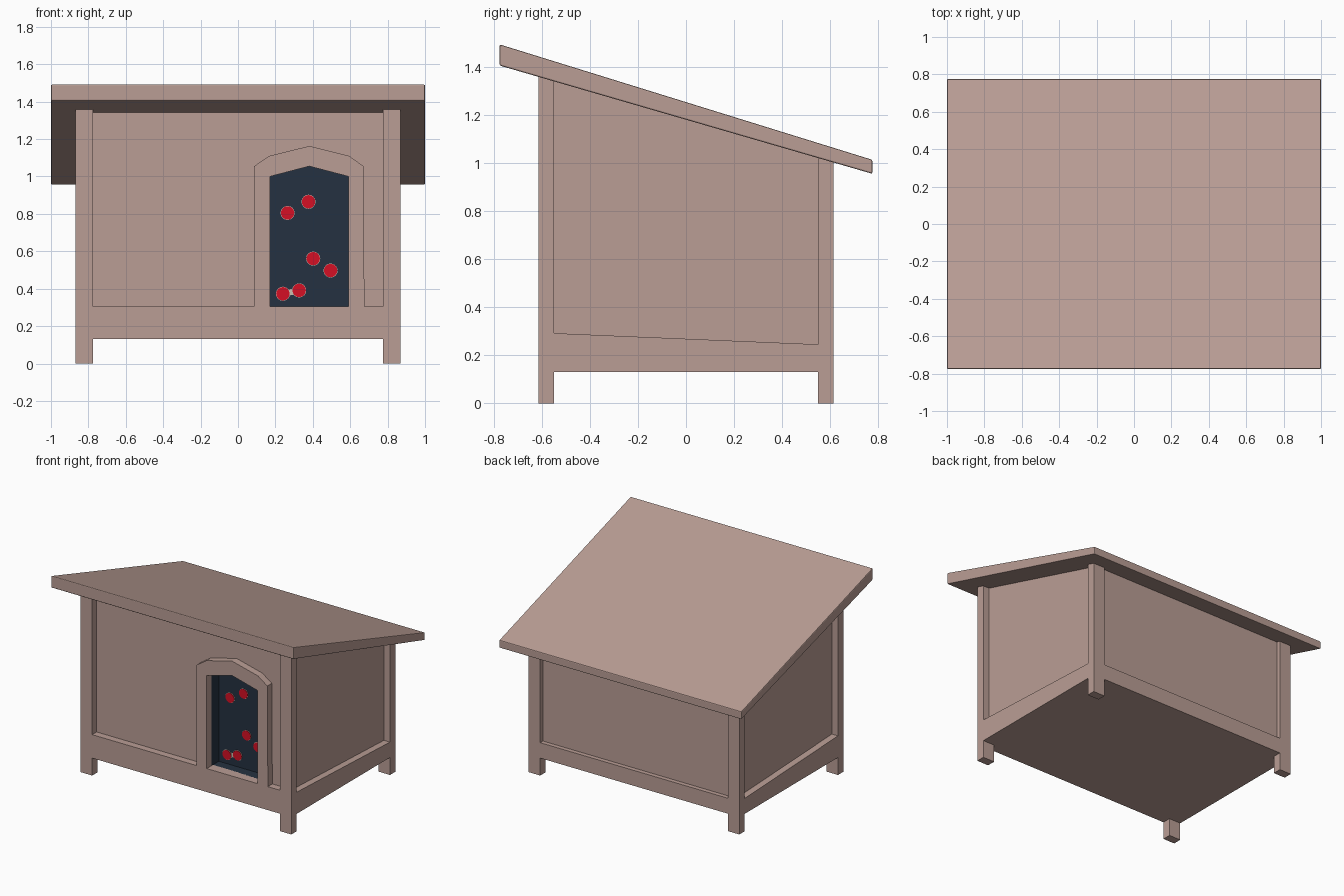
import bpy, bmesh, math

if "Cube" in bpy.data.objects:
    bpy.data.objects.remove(bpy.data.objects["Cube"])


def material(name, rgb):
    m = bpy.data.materials.new(name)
    m.diffuse_color = (*rgb, 1)
    m.use_nodes = True
    m.node_tree.nodes["Principled BSDF"].inputs["Base Color"].default_value = m.diffuse_color
    return m


WOOD = material("taupe wood", (0.49, 0.34, 0.30))
NAVY = material("dark navy", (0.018, 0.031, 0.052))
RED = material("red", (0.66, 0.005, 0.018))
PALE = material("pale beige", (0.62, 0.52, 0.44))


def prism(name, profile, a, b, axis, mat, open_front=False):
    """Extrude a profile from a to b; axis 'x' takes (y, z) points, 'y' takes (x, z)."""
    bm = bmesh.new()
    place = (lambda p, t: (t, p[0], p[1])) if axis == 'x' else (lambda p, t: (p[0], t, p[1]))
    ra = [bm.verts.new(place(p, a)) for p in profile]
    rb = [bm.verts.new(place(p, b)) for p in profile]
    n = len(profile)
    front = bm.faces.new(ra)
    bm.faces.new(rb[::-1])
    for i in range(n):
        j = (i + 1) % n
        bm.faces.new((ra[i], rb[i], rb[j], ra[j]))
    bmesh.ops.recalc_face_normals(bm, faces=bm.faces)
    if open_front:
        bmesh.ops.delete(bm, geom=[front], context='FACES_ONLY')
        bmesh.ops.reverse_faces(bm, faces=bm.faces)
    me = bpy.data.meshes.new(name)
    bm.to_mesh(me)
    bm.free()
    me.materials.append(mat)
    ob = bpy.data.objects.new(name, me)
    bpy.context.collection.objects.link(ob)
    return ob


def under(y):
    """Height of the roof underside, plus a small overlap."""
    return 1.405 - (y + 0.775) * 0.29 + 0.008


def side_profile(y0, y1, z0):
    return [(y0, z0), (y1, z0), (y1, under(y1)), (y0, under(y0))]


def rect(u0, u1, z0, z1):
    return [(u0, z0), (u1, z0), (u1, z1), (u0, z1)]


# Sloping roof, thicker at the front
roof = prism("roof", [(-0.775, 1.405), (0.775, 0.955), (0.775, 1.013), (-0.775, 1.493)],
             -1, 1, 'x', WOOD)
bev = roof.modifiers.new("soft edges", 'BEVEL')
bev.width = 0.006
bev.segments = 2

# Recessed wall panels and floor as one block
walls = prism("wall_panels", side_profile(-0.56, 0.58, 0.13), -0.82, 0.82, 'x', WOOD)

# Corner posts and bottom side rails
for s, side in ((1, "right"), (-1, "left")):
    x0, x1 = sorted((s * 0.775, s * 0.87))
    prism(f"front_post_{side}", side_profile(-0.613, -0.55, 0), x0, x1, 'x', WOOD)
    prism(f"back_post_{side}", side_profile(0.55, 0.613, 0), x0, x1, 'x', WOOD)
    x0, x1 = sorted((s * 0.80, s * 0.87))
    prism(f"side_rail_{side}", [(-0.555, 0.13), (0.555, 0.13), (0.555, 0.245), (-0.555, 0.292)],
          x0, x1, 'x', WOOD)

# Front and back rails
prism("front_rail", rect(-0.78, 0.78, 0.13, 0.305), -0.613, -0.54, 'y', WOOD)
prism("back_rail", rect(-0.78, 0.78, 0.13, 0.245), 0.56, 0.613, 'y', WOOD)

# Door surround with a pointed top
DX = 0.381
outer = [(DX + u, z) for u, z in ((-0.295, 0.30), (0.295, 0.30), (0.29, 1.055), (0.213, 1.11),
                                  (0, 1.163), (-0.213, 1.11), (-0.295, 1.055))]
surround = prism("door_surround", outer, -0.613, -0.55, 'y', WOOD)


def doorway(grow):
    w = 0.21 + grow
    return [(DX - w, 0.305 - grow), (DX + w, 0.305 - grow), (DX + w, 1.0 + grow),
            (DX, 1.055 + grow), (DX - w, 1.0 + grow)]


# Doorway cutters: one for the surround, one slightly wider for the lined wall
for target, grow in ((surround, 0.0), (walls, 0.002)):
    cutter = prism("doorway_cutter", doorway(grow), -0.7, -0.466, 'y', WOOD)
    cutter.hide_render = True
    cutter.hide_viewport = True
    mod = target.modifiers.new("doorway", 'BOOLEAN')
    mod.operation = 'DIFFERENCE'
    mod.solver = 'EXACT'
    mod.object = cutter

# Navy lining inside the doorway
prism("door_lining", doorway(0.0), -0.555, -0.47, 'y', NAVY, open_front=True)


def disc(cx, cz, r, n=16):
    return [(cx + r * math.cos(2 * math.pi * i / n), cz + r * math.sin(2 * math.pi * i / n))
            for i in range(n)]


# Red dots with thin pale rims on the back of the doorway
for i, (cx, cz) in enumerate(((0.265, 0.805), (0.377, 0.865), (0.402, 0.561),
                              (0.495, 0.497), (0.24, 0.373), (0.327, 0.391))):
    prism(f"dot_rim_{i}", disc(cx, cz, 0.038), -0.473, -0.4695, 'y', PALE)
    prism(f"red_dot_{i}", disc(cx, cz, 0.036), -0.476, -0.4695, 'y', RED)

# Pale bar joining the two lowest dots
prism("dot_bar", [(0.25, 0.36), (0.32, 0.372), (0.32, 0.405), (0.25, 0.392)],
      -0.472, -0.4695, 'y', PALE)
